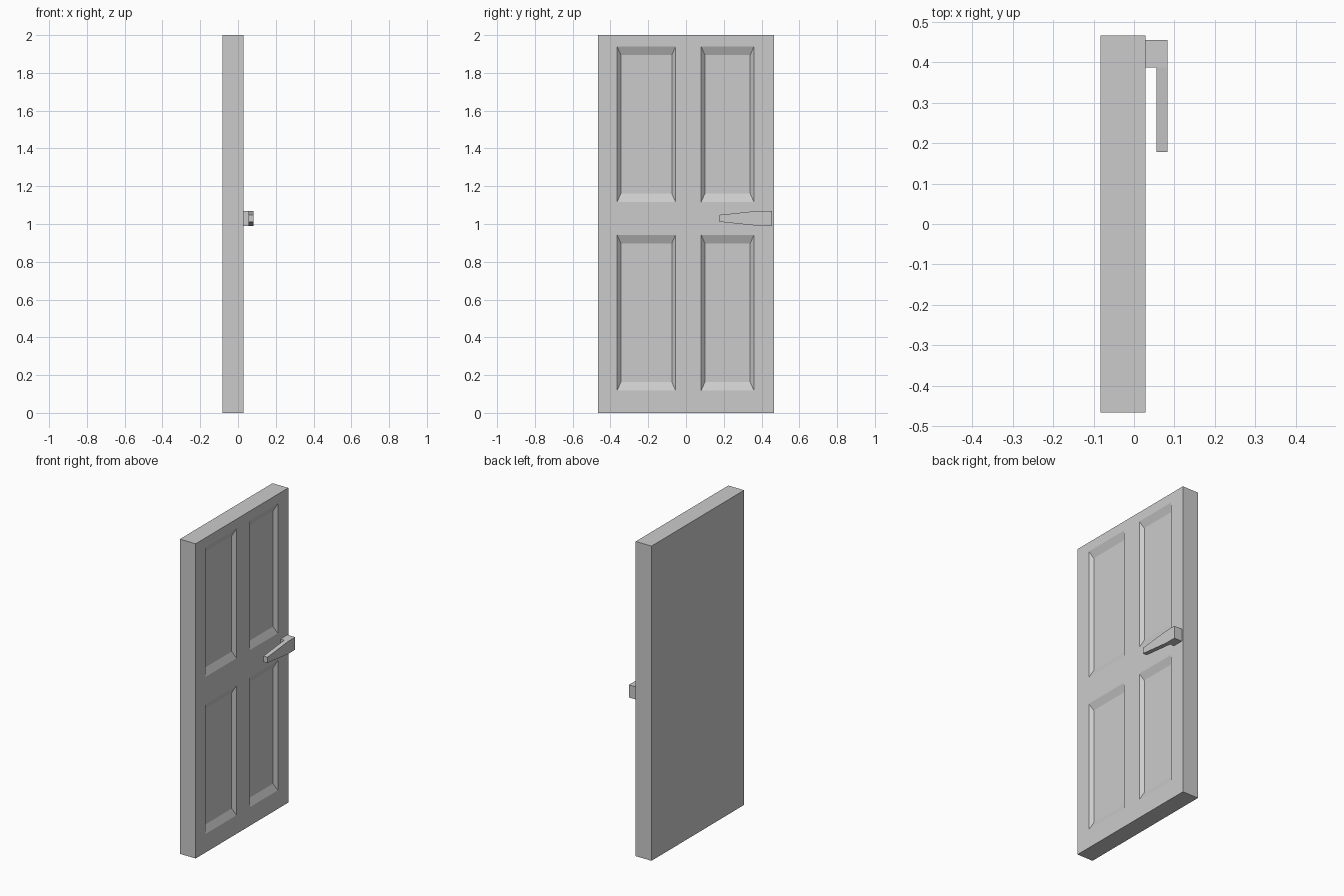
import bpy
import bmesh

if "Cube" in bpy.data.objects:
    bpy.data.objects.remove(bpy.data.objects["Cube"])

BACK, FRONT = -0.083, 0.028      # door faces in x
RECESS = 0.02                    # panel depth
SLOPE_Y, SLOPE_Z = 0.02, 0.045   # bevel widths around each panel


def finish(name, bm):
    bmesh.ops.remove_doubles(bm, verts=bm.verts[:], dist=1e-5)
    bmesh.ops.recalc_face_normals(bm, faces=bm.faces[:])
    mesh = bpy.data.meshes.new(name)
    bm.to_mesh(mesh)
    bm.free()
    obj = bpy.data.objects.new(name, mesh)
    bpy.context.collection.objects.link(obj)
    return obj


def rect(x, y0, y1, z0, z1):
    return [(x, y0, z0), (x, y1, z0), (x, y1, z1), (x, y0, z1)]


# Door slab: front face as a grid, with sloped recesses in the four panel cells
ys = [-0.465, -0.365, -0.055, 0.08, 0.36, 0.465]
zs = [0.0, 0.118, 0.943, 1.116, 1.94, 2.0]
bm = bmesh.new()


def face(points):
    return bm.faces.new([bm.verts.new(p) for p in points])


for i in range(5):
    for j in range(5):
        y0, y1, z0, z1 = ys[i], ys[i + 1], zs[j], zs[j + 1]
        outer = rect(FRONT, y0, y1, z0, z1)
        if i in (1, 3) and j in (1, 3):
            inner = rect(FRONT - RECESS, y0 + SLOPE_Y, y1 - SLOPE_Y,
                         z0 + SLOPE_Z, z1 - SLOPE_Z)
            face(inner)
            for k in range(4):
                n = (k + 1) % 4
                face([outer[k], outer[n], inner[n], inner[k]])
        else:
            face(outer)
bmesh.ops.remove_doubles(bm, verts=bm.verts[:], dist=1e-5)

# Door edges and flat back, pulled from the rim of the front
rim = [e for e in bm.edges if e.is_boundary]
new = bmesh.ops.extrude_edge_only(bm, edges=rim)["geom"]
for v in new:
    if isinstance(v, bmesh.types.BMVert):
        v.co.x = BACK
bmesh.ops.holes_fill(bm, edges=[e for e in bm.edges if e.is_boundary], sides=0)
bmesh.ops.dissolve_limit(bm, angle_limit=0.01, verts=bm.verts[:], edges=bm.edges[:])
finish("door_panel", bm)

# Lever handle: post and arm outline from above, extruded, arm tapered to its tip
Z0, Z1, TIP_Y = 0.99, 1.07, 0.178
bm = bmesh.new()
face([(FRONT, 0.386, Z0), (0.055, 0.386, Z0), (0.083, 0.386, Z0),
      (0.083, 0.455, Z0), (FRONT, 0.455, Z0)])
face([(0.055, TIP_Y, Z0), (0.083, TIP_Y, Z0), (0.083, 0.386, Z0), (0.055, 0.386, Z0)])
bmesh.ops.remove_doubles(bm, verts=bm.verts[:], dist=1e-5)
new = bmesh.ops.extrude_face_region(bm, geom=bm.faces[:], use_keep_orig=True)["geom"]
for v in new:
    if isinstance(v, bmesh.types.BMVert):
        v.co.z = Z1
mid = (Z0 + Z1) / 2
for v in bm.verts:
    if v.co.y < TIP_Y + 0.01:
        v.co.z = mid + (v.co.z - mid) * 0.46
finish("door_handle", bm)
